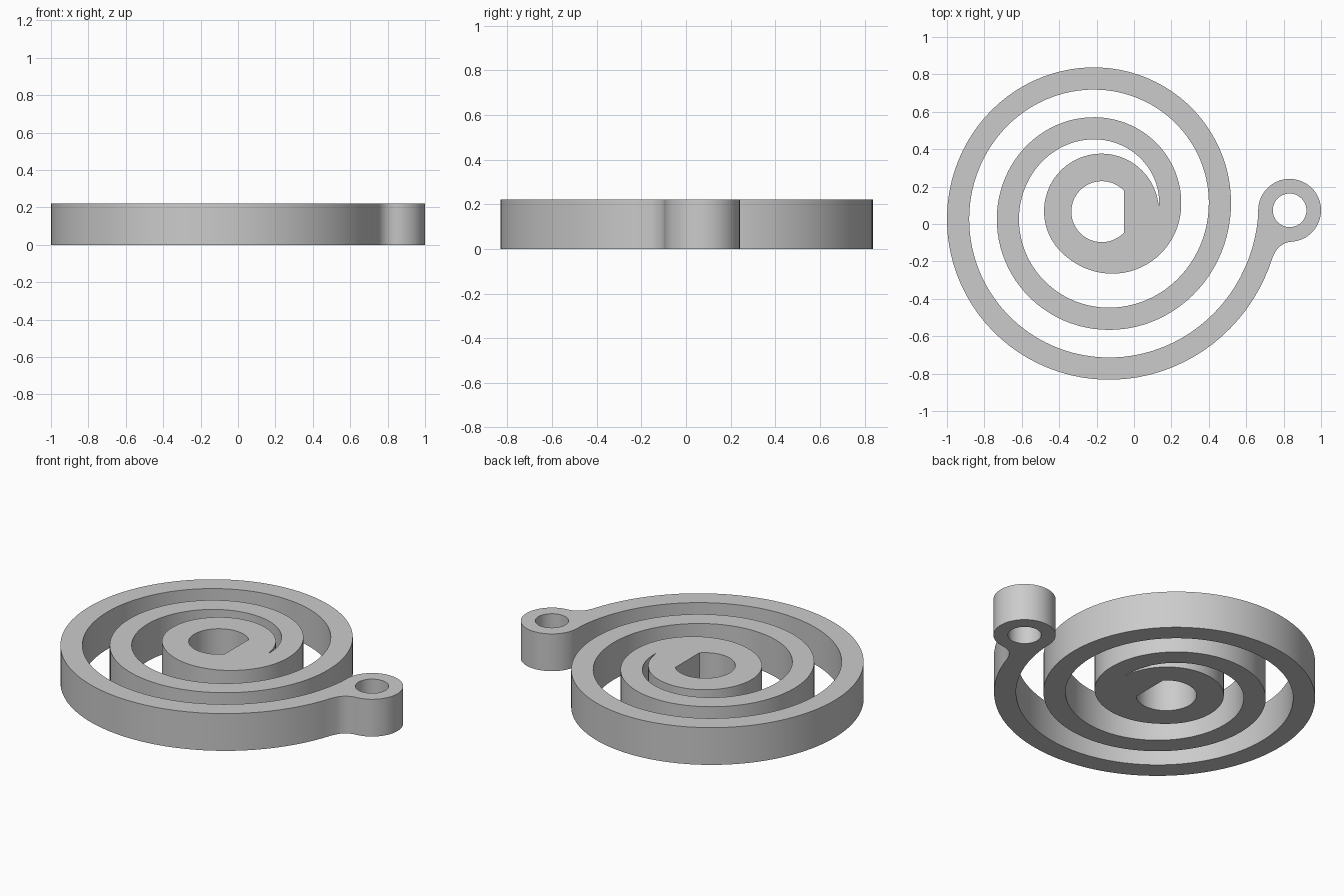
import bpy
import bmesh
from math import cos, sin, radians, atan2, degrees, hypot

HEIGHT = 0.222
CENTRE = (-0.174, 0.069)      # shared centre of hub and spiral
HUB_R, BAND = 0.307, 0.119
EYE, EYE_R = (0.832, 0.073), 0.168
FILLET = (0.85, -0.203)

cube = bpy.data.objects.get("Cube")
if cube:
    bpy.data.objects.remove(cube)


def polar(c, r, deg):
    return (c[0] + r * cos(radians(deg)), c[1] + r * sin(radians(deg)))


def arc(c, r, a, b, n):
    return [polar(c, r, a + (b - a) * i / n) for i in range(n + 1)]


def bearing(a, b):
    return degrees(atan2(b[1] - a[1], b[0] - a[0]))


def spiral_r(deg):
    """Outer radius of the band; 360 degrees is where it leaves the hub."""
    return 0.429 + 0.267 * (deg / 360 - 1) - 0.0045 * cos(radians(2 * deg))


def hub_r(deg):
    """Round hub that swells smoothly into the start of the band."""
    u = max(0, (deg - 225) / 135)
    rise = spiral_r(360) - HUB_R
    return HUB_R + rise * u * u * (3 - 2 * u) + 0.1 * u * u * (u - 1)


# Outer edge: hub, then the band, up to the fillet
fillet_start = bearing(CENTRE, FILLET)
end = 1080 + fillet_start
outline = [polar(CENTRE, hub_r(d), d) for d in range(8, 360, 4)]
steps = 180
for i in range(steps + 1):
    d = 360 + (end - 360) * i / steps
    outline.append(polar(CENTRE, spiral_r(d), d))

# Concave fillet into the end eye, then around the eye
fillet_r = hypot(FILLET[0] - EYE[0], FILLET[1] - EYE[1]) - EYE_R
outline += arc(FILLET, fillet_r, fillet_start + 180, bearing(FILLET, EYE), 12)[1:]
outline += arc(EYE, EYE_R, bearing(EYE, FILLET), 178, 48)[1:]

# Inner edge of the band back to the pointed slot
for i in range(steps + 1):
    d = 1078 + (364 - 1078) * i / steps
    outline.append(polar(CENTRE, spiral_r(d) - BAND, d))

# Flat-sided shaft hole and round eye hole
shaft_hole = arc((-0.172, 0.066), 0.163, 44, 316, 48)
eye_hole = arc(EYE, 0.09, 0, 360, 40)[:-1]

# Fill the profile and extrude it
bm = bmesh.new()
for loop in (outline, shaft_hole, eye_hole):
    verts = [bm.verts.new((x, y, 0)) for x, y in loop]
    for i, v in enumerate(verts):
        bm.edges.new((verts[i - 1], v))
bmesh.ops.triangle_fill(bm, edges=bm.edges[:], use_beauty=True)
top = bmesh.ops.extrude_face_region(bm, geom=bm.faces[:])["geom"]
bmesh.ops.translate(bm, vec=(0, 0, HEIGHT),
                    verts=[g for g in top if isinstance(g, bmesh.types.BMVert)])
bmesh.ops.recalc_face_normals(bm, faces=bm.faces[:])
mesh = bpy.data.meshes.new("spiral_spring")
bm.to_mesh(mesh)
bm.free()

spring = bpy.data.objects.new("spiral_spring", mesh)
bpy.context.collection.objects.link(spring)

# Plain grey
grey = bpy.data.materials.new("grey")
grey.use_nodes = True
colour = (0.6, 0.6, 0.6, 1)
grey.diffuse_color = colour
grey.node_tree.nodes["Principled BSDF"].inputs["Base Color"].default_value = colour
mesh.materials.append(grey)

bpy.ops.object.select_all(action="DESELECT")
spring.select_set(True)
bpy.context.view_layer.objects.active = spring
bpy.ops.object.shade_smooth_by_angle(angle=radians(30))
